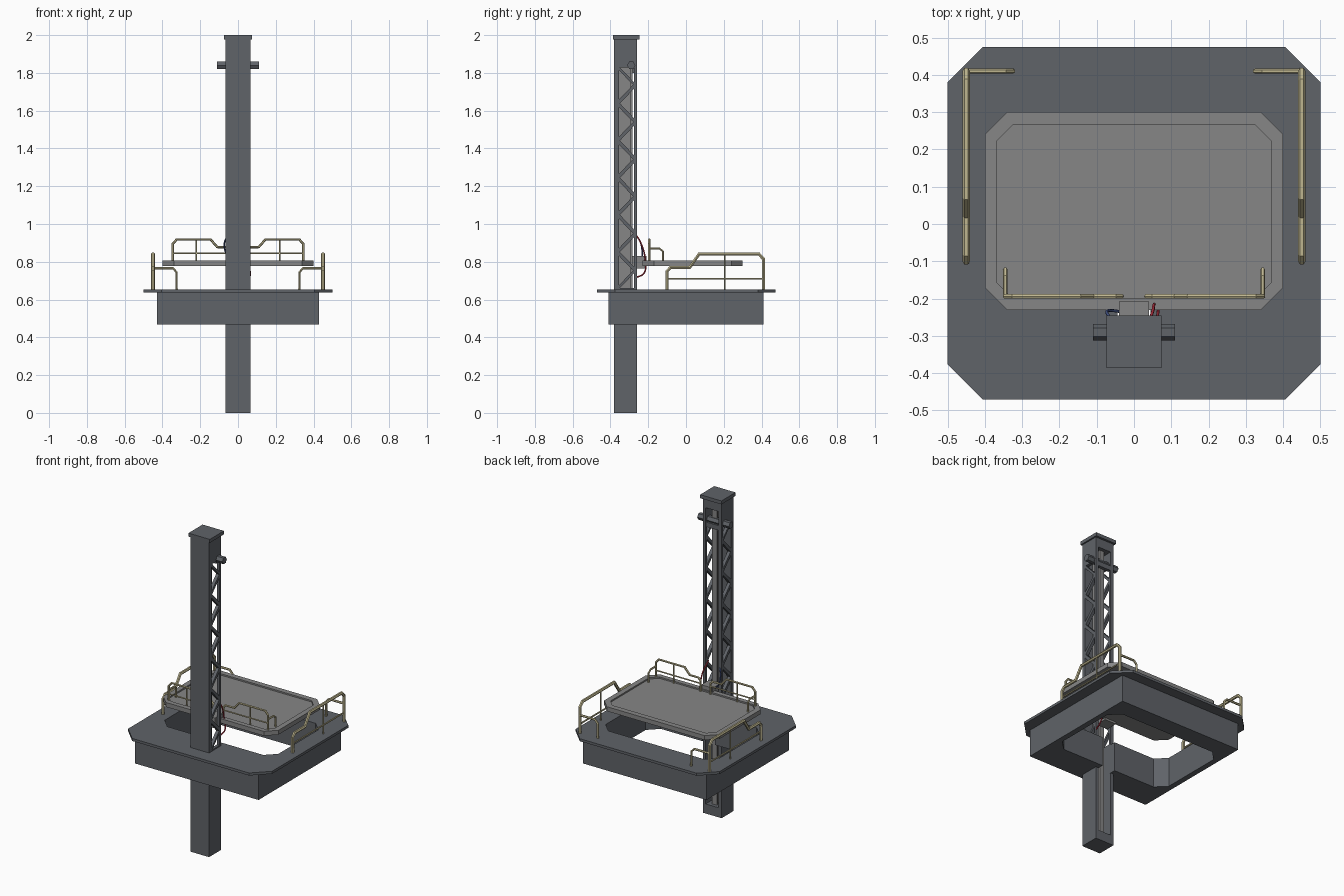
import bpy, bmesh
from mathutils import Vector

if "Cube" in bpy.data.objects:
    bpy.data.objects.remove(bpy.data.objects["Cube"])


def material(name, color):
    m = bpy.data.materials.new(name)
    m.diffuse_color = (*color, 1)
    m.use_nodes = True
    m.node_tree.nodes["Principled BSDF"].inputs["Base Color"].default_value = m.diffuse_color
    return m


STEEL = material("dark_steel", (0.115, 0.125, 0.14))
PLATE = material("light_plate", (0.24, 0.24, 0.24))
TAN = material("rail_paint", (0.52, 0.47, 0.28))
RED = material("red_hose", (0.45, 0.03, 0.05))
BLUE = material("blue_hose", (0.05, 0.08, 0.22))


def prisms(name, polys, vec, mat=None):
    """Closed prisms from flat outlines swept along vec."""
    bm = bmesh.new()
    for pts in polys:
        a = [bm.verts.new(p) for p in pts]
        b = [bm.verts.new(Vector(p) + Vector(vec)) for p in pts]
        bm.faces.new(a)
        bm.faces.new(b[::-1])
        for i in range(len(a)):
            j = (i + 1) % len(a)
            bm.faces.new((a[i], b[i], b[j], a[j]))
    bmesh.ops.recalc_face_normals(bm, faces=bm.faces[:])
    me = bpy.data.meshes.new(name)
    bm.to_mesh(me)
    bm.free()
    ob = bpy.data.objects.new(name, me)
    bpy.context.collection.objects.link(ob)
    if mat:
        me.materials.append(mat)
    return ob


def octagon(name, x, y0, y1, c, z0, z1, mat=None):
    """Slab with chamfered corners (plain box when c is 0)."""
    if c:
        pts = [(-x + c, y0), (x - c, y0), (x, y0 + c), (x, y1 - c),
               (x - c, y1), (-x + c, y1), (-x, y1 - c), (-x, y0 + c)]
    else:
        pts = [(-x, y0), (x, y0), (x, y1), (-x, y1)]
    return prisms(name, [[(p, q, z0) for p, q in pts]], (0, 0, z1 - z0), mat)


def cut(ob, cutter):
    m = ob.modifiers.new("cut", 'BOOLEAN')
    m.operation = 'DIFFERENCE'
    m.solver = 'EXACT'
    m.object = cutter
    bpy.context.view_layer.objects.active = ob
    bpy.ops.object.modifier_apply(modifier=m.name)
    bpy.data.objects.remove(cutter)


def tube(name, pts, r, mat, smooth=False):
    cu = bpy.data.curves.new(name, 'CURVE')
    cu.dimensions = '3D'
    cu.bevel_depth = r
    cu.bevel_resolution = 1
    cu.use_fill_caps = True
    if smooth:
        sp = cu.splines.new('BEZIER')
        sp.bezier_points.add(len(pts) - 1)
        for b, p in zip(sp.bezier_points, pts):
            b.co = p
            b.handle_left_type = b.handle_right_type = 'AUTO'
        sp.resolution_u = 5
    else:
        sp = cu.splines.new('POLY')
        sp.points.add(len(pts) - 1)
        for b, p in zip(sp.points, pts):
            b.co = (*p, 1)
    sp.use_smooth = smooth
    cu.materials.append(mat)
    ob = bpy.data.objects.new(name, cu)
    bpy.context.collection.objects.link(ob)
    return ob


# mast: open channel with triangular lattice windows in both sides
mast = octagon("mast", 0.065, -0.38, -0.26, 0, 0, 1.985, STEEL)
cut(mast, octagon("slot_cutter", 0.045, -0.36, -0.2, 0, 0.06, 1.92))
Z0, Z1, N = 0.655, 1.835, 12
step = (Z1 - Z0) / N
windows = []
for i in range(-1, N):
    ya, yb = (-0.268, -0.362) if i % 2 else (-0.362, -0.268)
    zs = [min(max(Z0 + k * step, Z0), Z1) for k in (i, i + 1, i + 2)]
    tri = [Vector((-0.1, y, z)) for y, z in zip((ya, yb, ya), zs)]
    mid = sum(tri, Vector()) / 3
    windows.append([mid + (p - mid) * 0.8 for p in tri])
cut(mast, prisms("window_cutter", windows, (0.2, 0, 0)))
octagon("mast_cap", 0.074, -0.386, -0.246, 0, 1.978, 2.0, STEEL)
octagon("mast_crossbar", 0.046, -0.282, -0.262, 0, 1.80, 1.83, STEEL)

# guide rail inside the mast
octagon("guide_web", 0.006, -0.365, -0.29, 0, 0.05, 1.93, PLATE)
octagon("guide_flange", 0.016, -0.295, -0.283, 0, 0.05, 1.93, PLATE)

# pulley shaft near the top
bpy.ops.mesh.primitive_cylinder_add(vertices=6, radius=0.022, depth=0.22,
                                    location=(0, -0.29, 1.84), rotation=(0, 1.5708, 0))
shaft = bpy.context.object
shaft.name = "pulley_shaft"
shaft.data.materials.append(STEEL)

# deck and skirt with a chamfered shaft opening
for ob in (octagon("deck", 0.5, -0.47, 0.474, 0.094, 0.638, 0.654, STEEL),
           octagon("deck_skirt", 0.43, -0.41, 0.41, 0, 0.468, 0.640, STEEL)):
    cut(ob, octagon("opening_cutter", 0.395, -0.225, 0.295, 0.062, 0.3, 0.8))
    cut(ob, octagon("notch_cutter", 0.0445, -0.355, -0.2, 0, 0.3, 0.8))

# lifting platform with a sunken floor
plat = octagon("lift_platform", 0.4, -0.23, 0.3, 0.06, 0.778, 0.806, PLATE)
cut(plat, octagon("floor_cutter", 0.367, -0.2, 0.266, 0.042, 0.797, 0.9))
octagon("lift_bracket", 0.04, -0.285, -0.208, 0, 0.765, 0.83, PLATE)

for s, side in ((-1, "left"), (1, "right")):
    # deck handrails
    x, y, b = s * 0.45, 0.41, 0.65
    tube(f"deck_rail_{side}",
         [(x, -0.1, b), (x, -0.1, 0.75), (x, -0.082, 0.77), (x, 0.02, 0.77),
          (x, 0.07, 0.842), (x, 0.385, 0.842), (x, y, 0.815), (x, y, b)], 0.01, TAN)
    tube(f"deck_midrail_{side}", [(x, -0.1, 0.71), (x, y, 0.71)], 0.005, TAN)
    tube(f"deck_post_{side}", [(x, 0.205, b), (x, 0.205, 0.84)], 0.005, TAN)
    tube(f"deck_rail_return_{side}",
         [(x, y, 0.766), (s * 0.345, y, 0.766), (s * 0.325, y, 0.745),
          (s * 0.325, y, b)], 0.007, TAN)
    # platform handrails
    x, y, b = s * 0.345, -0.194, 0.795
    tube(f"platform_rail_{side}",
         [(x, y, b), (x, y, 0.895), (s * 0.325, y, 0.918), (s * 0.145, y, 0.918),
          (s * 0.11, y, 0.878), (s * 0.05, y, 0.878), (s * 0.034, y, 0.862),
          (s * 0.034, y, b)], 0.007, TAN)
    tube(f"platform_midrail_{side}", [(x, y, 0.845), (s * 0.034, y, 0.845)], 0.004, TAN)
    tube(f"platform_post_{side}", [(s * 0.22, y, b), (s * 0.22, y, 0.915)], 0.004, TAN)
    tube(f"platform_rail_return_{side}",
         [(x, y, 0.87), (x, -0.14, 0.87), (x, -0.122, 0.855), (x, -0.122, b)], 0.006, TAN)

# hoses from the mast to the platform bracket
tube("red_hose", [(0.035, -0.275, 0.96), (0.05, -0.235, 0.89), (0.055, -0.215, 0.80),
                  (0.065, -0.222, 0.74), (0.06, -0.268, 0.715)], 0.004, RED, True)
tube("blue_hose", [(-0.045, -0.27, 0.95), (-0.072, -0.24, 0.90),
                   (-0.065, -0.232, 0.85), (-0.035, -0.235, 0.815)], 0.004, BLUE, True)
